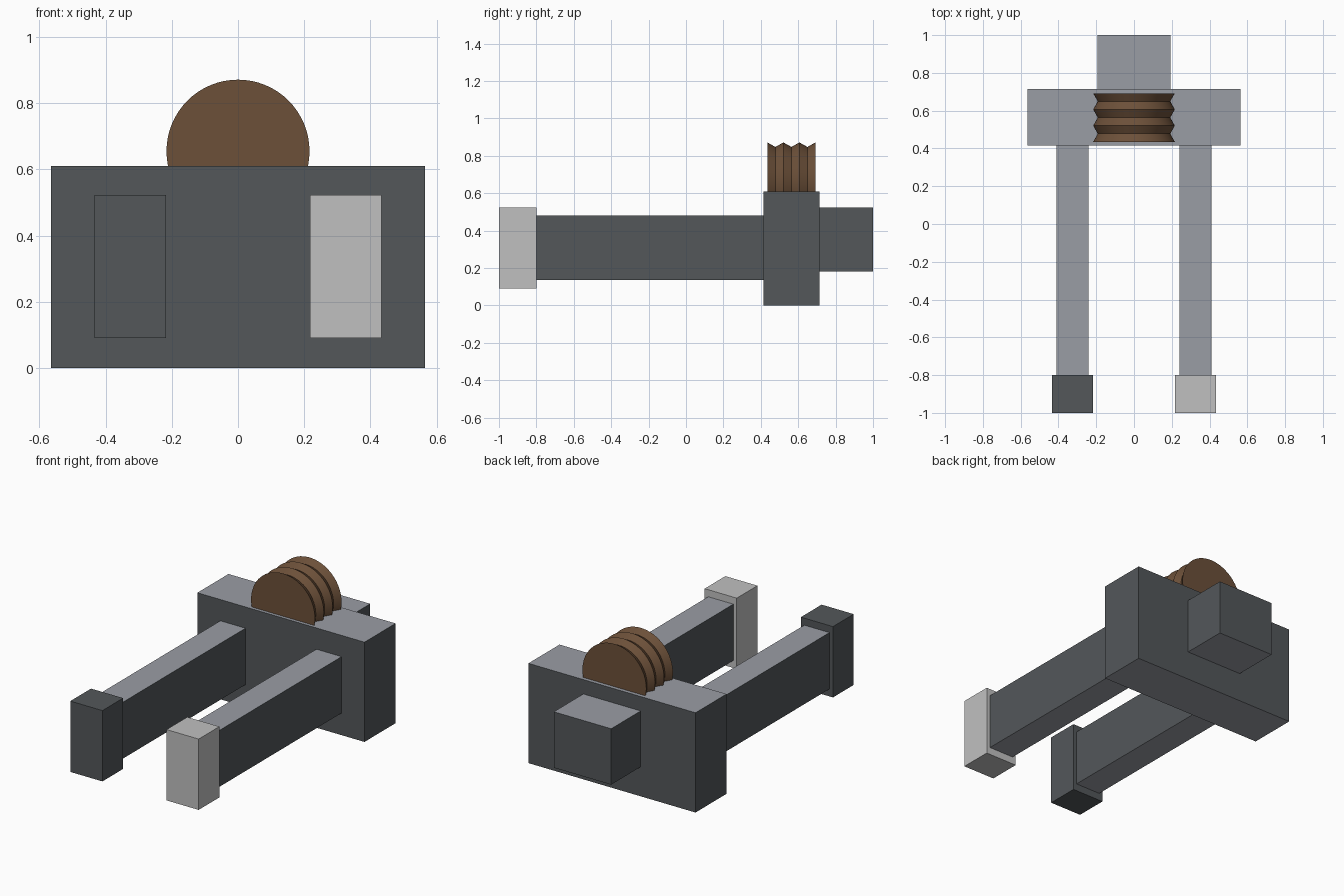
import bpy, bmesh, math

cube = bpy.data.objects.get("Cube")
if cube:
    bpy.data.objects.remove(cube, do_unlink=True)


def srgb(hex_code):
    vals = [int(hex_code[i:i + 2], 16) / 255 for i in (0, 2, 4)]
    return [v / 12.92 if v < 0.04 else ((v + 0.055) / 1.055) ** 2.4 for v in vals] + [1]


def material(name, hex_code):
    mat = bpy.data.materials.new(name)
    mat.use_nodes = True
    mat.diffuse_color = srgb(hex_code)
    mat.node_tree.nodes["Principled BSDF"].inputs["Base Color"].default_value = srgb(hex_code)
    return mat


DARK = material("dark grey", "53575a")
LIGHT = material("light blue grey", "9a9da5")
WHITE = material("pale grey", "c0c0c0")
BROWN = material("brown", "6c5039")


def finish(name, bm, mats):
    bmesh.ops.recalc_face_normals(bm, faces=bm.faces)
    mesh = bpy.data.meshes.new(name)
    # Second material goes on level faces, top and bottom
    if len(mats) > 1:
        for f in bm.faces:
            f.material_index = int(abs(f.normal.z) > 0.9)
    bm.to_mesh(mesh)
    bm.free()
    for m in mats:
        mesh.materials.append(m)
    obj = bpy.data.objects.new(name, mesh)
    bpy.context.collection.objects.link(obj)
    return obj


def box(name, xs, ys, zs, mats, chamfer=0):
    bm = bmesh.new()
    bmesh.ops.create_cube(bm, size=1)
    for v in bm.verts:
        v.co = [r[0] if c < 0 else r[1] for c, r in zip(v.co, (xs, ys, zs))]
    if chamfer:
        # Cut only the two upper edges that run front to back
        edges = [e for e in bm.edges
                 if all(v.co.z == zs[1] for v in e.verts)
                 and e.verts[0].co.x == e.verts[1].co.x]
        bmesh.ops.bevel(bm, geom=edges, offset=chamfer, segments=1, affect='EDGES')
    return finish(name, bm, mats)


# Main body and rear block
box("body", (-0.565, 0.565), (0.415, 0.715), (0, 0.61), [DARK, LIGHT], 0.012)
box("rear_block", (-0.194, 0.194), (0.715, 1), (0.18, 0.522), [DARK, LIGHT])

# Two prongs with end tips
for side, s, tip in (("left", 1, WHITE), ("right", -1, DARK)):
    box(side + "_prong", sorted((s * 0.24, s * 0.41)), (-0.8, 0.415), (0.135, 0.48), [DARK, LIGHT])
    box(side + "_tip", sorted((s * 0.217, s * 0.434)), (-1, -0.8), (0.09, 0.523), [tip])

# Grooved wheel half sunk in the body
SEG, RINGS = 64, 7
bm = bmesh.new()
rings = []
for i in range(RINGS):
    r = 0.192 if i % 2 else 0.216
    y = 0.435 + 0.257 * i / (RINGS - 1)
    angles = [math.tau * k / SEG for k in range(SEG)]
    rings.append([bm.verts.new((r * math.cos(a), y, 0.655 + r * math.sin(a))) for a in angles])
for a, b in zip(rings, rings[1:]):
    for k in range(SEG):
        n = (k + 1) % SEG
        bm.faces.new((a[k], a[n], b[n], b[k]))
bm.faces.new(rings[0])
bm.faces.new(rings[-1])
wheel = finish("grooved_wheel", bm, [BROWN])
bpy.context.view_layer.objects.active = wheel
wheel.select_set(True)
bpy.ops.object.shade_smooth_by_angle(angle=math.radians(25))
